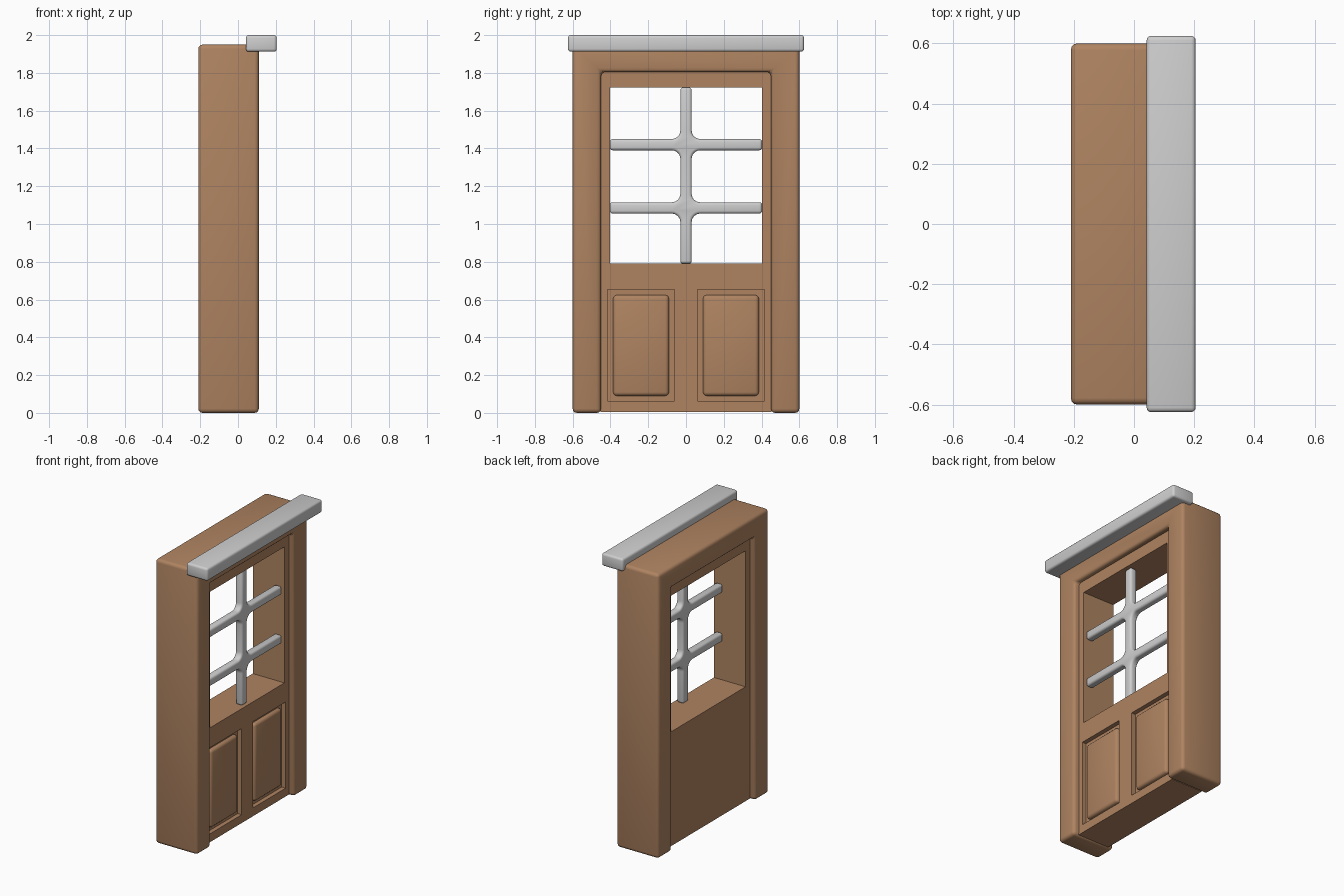
import bpy, bmesh, math
from mathutils import Vector

if "Cube" in bpy.data.objects:
    bpy.data.objects.remove(bpy.data.objects["Cube"])


def material(name, rgb):
    m = bpy.data.materials.new(name)
    m.diffuse_color = (*rgb, 1)
    m.use_nodes = True
    m.node_tree.nodes["Principled BSDF"].inputs["Base Color"].default_value = m.diffuse_color
    return m


WOOD = material("brown_wood", (0.43, 0.23, 0.12))
GREY = material("light_grey", (0.62, 0.62, 0.62))


def activate(ob):
    bpy.ops.object.select_all(action='DESELECT')
    ob.select_set(True)
    bpy.context.view_layer.objects.active = ob


def prism(name, outline, x0, x1, mat, bevel=0, segments=3):
    """Extrude a (y, z) outline from x0 to x1, with optional rounded edges."""
    bm = bmesh.new()
    face = bm.faces.new([bm.verts.new((x0, y, z)) for y, z in outline])
    ext = bmesh.ops.extrude_face_region(bm, geom=[face])
    moved = [v for v in ext["geom"] if isinstance(v, bmesh.types.BMVert)]
    bmesh.ops.translate(bm, verts=moved, vec=Vector((x1 - x0, 0, 0)))
    bmesh.ops.recalc_face_normals(bm, faces=bm.faces)
    me = bpy.data.meshes.new(name)
    bm.to_mesh(me)
    bm.free()
    me.materials.append(mat)
    ob = bpy.data.objects.new(name, me)
    bpy.context.collection.objects.link(ob)
    activate(ob)
    if bevel:
        mod = ob.modifiers.new("rounding", 'BEVEL')
        mod.width = bevel
        mod.segments = segments
        mod.limit_method = 'ANGLE'
        mod.angle_limit = math.radians(40)
        bpy.ops.object.modifier_apply(modifier=mod.name)
        bpy.ops.object.shade_smooth_by_angle(angle=math.radians(35))
    return ob


def rect(y0, y1, z0, z1):
    return [(y0, z0), (y1, z0), (y1, z1), (y0, z1)]


def cut(ob, outline, x0, x1):
    cutter = prism("cutter", outline, x0, x1, WOOD)
    cutter.hide_render = True
    activate(ob)
    mod = ob.modifiers.new("cut", 'BOOLEAN')
    mod.operation = 'DIFFERENCE'
    mod.solver = 'EXACT'
    mod.object = cutter
    bpy.ops.object.modifier_apply(modifier=mod.name)
    bpy.data.objects.remove(cutter)


# Surrounding frame: two jambs and a header in one piece
prism("door_frame",
      [(-.6, 0), (-.45, 0), (-.45, 1.805), (.45, 1.805),
       (.45, 0), (.6, 0), (.6, 1.95), (-.6, 1.95)],
      -.21, .11, WOOD, .022)

# Grey ledge above the door
prism("lintel", rect(-.625, .625, 1.912, 2.0), .042, .205, GREY, .015)

# Door leaf with window opening and two recesses
door = prism("door_leaf", rect(-.452, .452, .006, 1.808), -.17, .07, WOOD)
cut(door, rect(-.403, .403, .79, 1.723), -.4, .4)
for side, label in ((-1, "left"), (1, "right")):
    y0, y1 = sorted((side * .06, side * .416))
    cut(door, rect(y0, y1, .063, .654), .04, .2)
    # Raised field inside the recess
    prism(label + "_panel", rect(y0 + .03, y1 - .03, .09, .624),
          .015, .066, WOOD, .02)

# Window bars: one outline with filleted crossings
W, R = .03, .045
half = [(W, .79)]
for zc in (1.085, 1.42):
    arc = [(W + R - R * math.cos(t), R - R * math.sin(t))
           for t in (math.pi / 2 * i / 6 for i in range(7))]
    half += [(y, zc - W - d) for y, d in arc]
    half += [(.403, zc - W), (.403, zc + W)]
    half += [(y, zc + W + d) for y, d in reversed(arc)]
half.append((W, 1.723))
prism("window_bars", half + [(-y, z) for y, z in reversed(half)],
      0, .052, GREY, .015)
